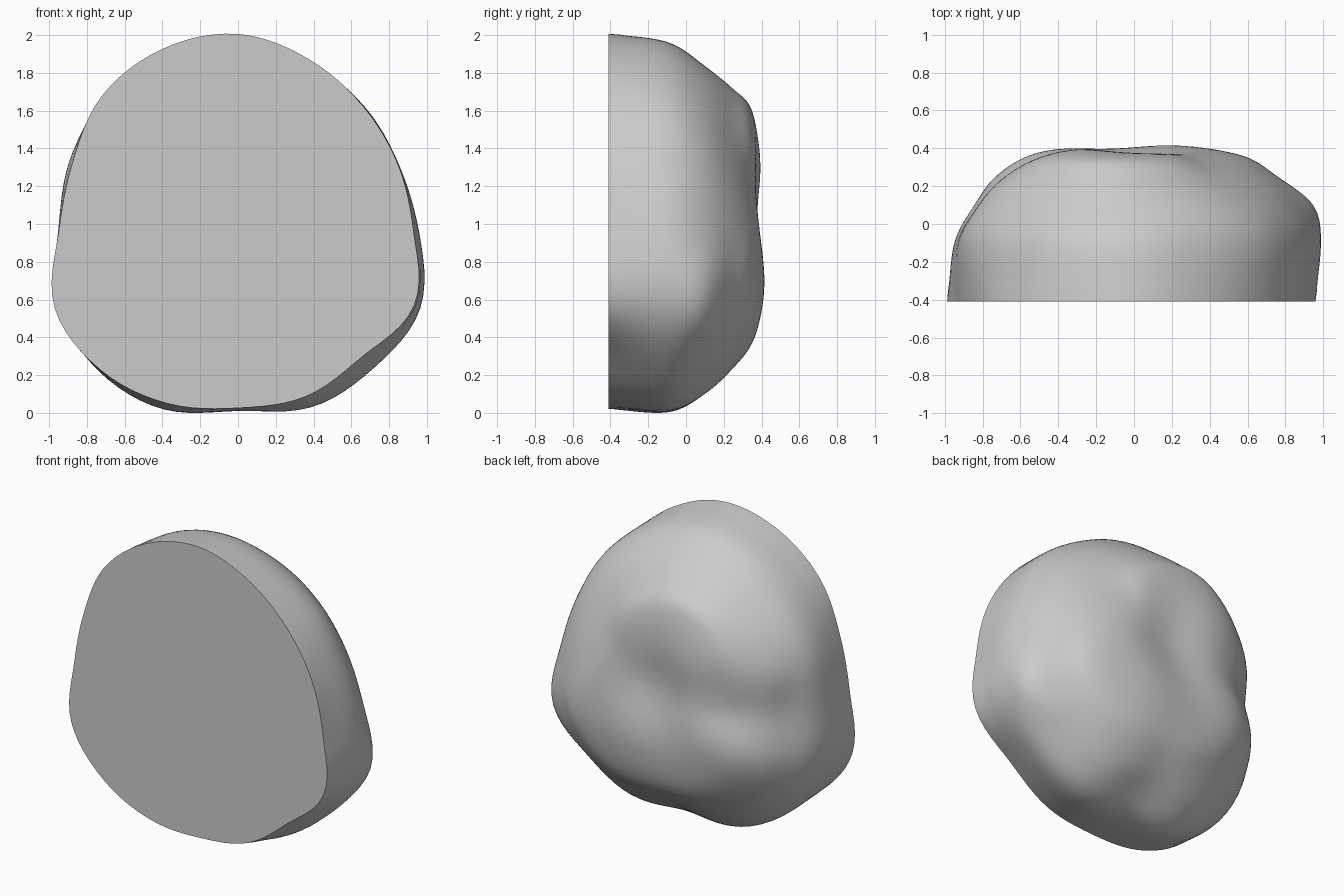
import bpy, bmesh, math

cube = bpy.data.objects.get("Cube")
if cube:
    bpy.data.objects.remove(cube, do_unlink=True)

CENTRE_Z = 0.95
SEGMENTS = 96
STEPS = 8

# Depth of each cross-section and its radius (percent) at sixteen even angles from +x
SECTIONS = [
    (-0.41, (93, 92, 94, 99, 105, 105, 102, 95, 95, 105, 103, 98, 93, 94, 93, 101)),
    (-0.10, (96, 92, 94, 96, 101, 102, 99, 97, 94, 101, 104, 102, 94, 101, 102, 105)),
    (0.10, (88, 83, 83, 85, 88, 90, 89, 88, 81, 91, 94, 92, 83, 92, 94, 102)),
    (0.25, (72, 66, 64, 69, 75, 79, 78, 75, 68, 79, 78, 75, 71, 76, 79, 81)),
    (0.35, (54, 46, 45, 55, 62, 68, 64, 58, 51, 61, 60, 58, 56, 60, 62, 64)),
]

# Broad dents and bumps on the back: x, z, width, height
LUMPS = [
    (0.0, 1.04, 0.25, -0.05),
    (-0.55, 1.05, 0.20, -0.03),
    (-0.30, 1.30, 0.20, 0.02),
    (0.20, 0.68, 0.30, 0.03),
    (-0.42, 0.75, 0.22, 0.02),
]


def spline(a, b, c, d, t):
    """Smooth curve value between b and c."""
    return b + 0.5 * t * (c - a + t * (2 * a - 5 * b + 4 * c - d
                                       + t * (3 * (b - c) + d - a)))


def radius(values, angle):
    """Smoothly interpolated radius of a section at an angle."""
    n = len(values)
    place = angle / math.tau * n
    i = int(place)
    return spline(*(values[(i + k) % n] for k in (-1, 0, 1, 2)), place - i) / 100


def lump(x, z):
    return sum(h * math.exp(-((x - lx) ** 2 + (z - lz) ** 2) / w ** 2)
               for lx, lz, w, h in LUMPS)


# Sections refined both around and along the depth, then closed at the back
angles = [math.tau * i / SEGMENTS for i in range(SEGMENTS)]
controls = [(y, [radius(r, a) for a in angles]) for y, r in SECTIONS]
outer = controls[-1][1]
mean = sum(outer) / SEGMENTS
controls.append((0.39, [0.55 * (0.6 * r + 0.4 * mean) for r in outer]))
controls.append((0.40, [0.0] * SEGMENTS))

rings = []
last = len(controls) - 1
for i in range(last):
    four = [controls[min(max(i + k, 0), last)] for k in (-1, 0, 1, 2)]
    for step in range(STEPS):
        t = step / STEPS
        y = spline(*(c[0] for c in four), t)
        rings.append((y, [spline(*(c[1][j] for c in four), t)
                          for j in range(SEGMENTS)]))

bm = bmesh.new()
loops = []
for y, radii in rings:
    loop = []
    for a, r in zip(angles, radii):
        x, z = r * math.cos(a), CENTRE_Z + r * math.sin(a)
        fade = min(max((y + 0.1) / 0.3, 0), 1)
        loop.append(bm.verts.new((x, y + fade * lump(x, z), z)))
    loops.append(loop)

for near, far in zip(loops, loops[1:]):
    for j in range(SEGMENTS):
        k = (j + 1) % SEGMENTS
        bm.faces.new((near[j], near[k], far[k], far[j]))

# Flat cut front and rounded back tip
bm.faces.new(loops[0])
tip = bm.verts.new((0, 0.40 + lump(0, CENTRE_Z), CENTRE_Z))
for j in range(SEGMENTS):
    bm.faces.new((loops[-1][j], loops[-1][(j + 1) % SEGMENTS], tip))

# Soften the back surface, leaving the cut face and its rim alone
soft = [v for loop in loops[3:] for v in loop] + [tip]
for _ in range(4):
    bmesh.ops.smooth_vert(bm, verts=soft, factor=0.5,
                          use_axis_x=True, use_axis_y=True, use_axis_z=True)

# Stand on the ground
low = min(v.co.z for v in bm.verts)
for v in bm.verts:
    v.co.z -= low
bmesh.ops.recalc_face_normals(bm, faces=bm.faces)

mesh = bpy.data.meshes.new("half_boulder")
bm.to_mesh(mesh)
bm.free()
rock = bpy.data.objects.new("half_boulder", mesh)
bpy.context.collection.objects.link(rock)

# Plain grey stone
stone = bpy.data.materials.new("grey_stone")
stone.use_nodes = True
colour = (0.6, 0.6, 0.6, 1)
stone.diffuse_color = colour
for node in stone.node_tree.nodes:
    if node.type == 'BSDF_PRINCIPLED':
        node.inputs["Base Color"].default_value = colour
mesh.materials.append(stone)

bpy.ops.object.select_all(action='DESELECT')
rock.select_set(True)
bpy.context.view_layer.objects.active = rock
bpy.ops.object.shade_smooth_by_angle(angle=math.radians(40))
